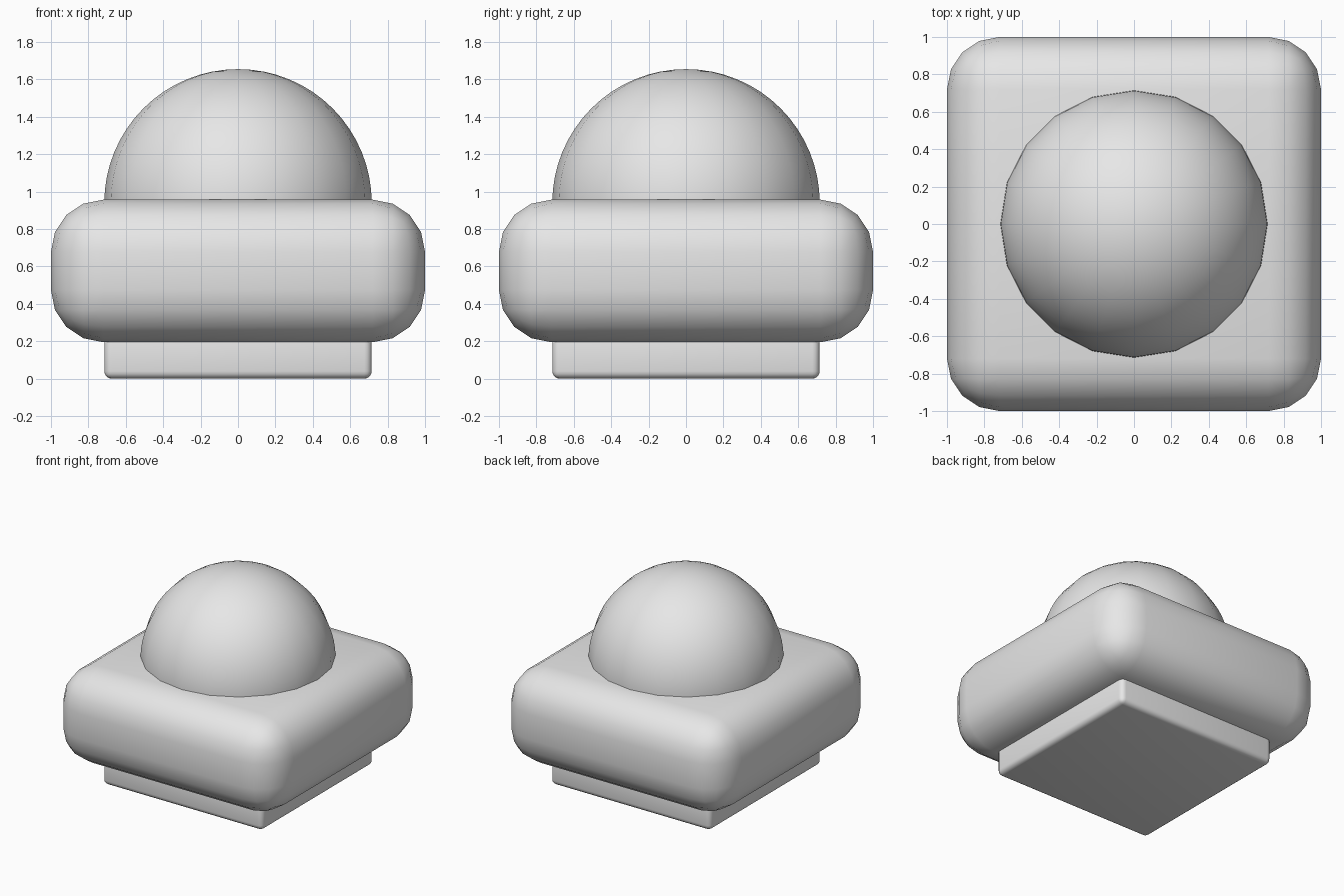
import bpy
import math

cube = bpy.data.objects.get("Cube")
if cube:
    bpy.data.objects.remove(cube, do_unlink=True)

# Single plain grey material
grey = bpy.data.materials.new("plain_grey")
grey.use_nodes = True
colour = (0.8, 0.8, 0.8, 1.0)
grey.diffuse_color = colour
for node in grey.node_tree.nodes:
    if node.type == 'BSDF_PRINCIPLED':
        node.inputs["Base Color"].default_value = colour


def finish(obj, name):
    """Name, colour and smooth the active object."""
    obj.name = name
    obj.data.name = name
    obj.data.materials.append(grey)
    bpy.ops.object.shade_smooth_by_angle(angle=math.radians(40))


def rounded_box(name, width, bottom, top, radius, segments):
    bpy.ops.mesh.primitive_cube_add(size=1, location=(0, 0, (bottom + top) / 2))
    obj = bpy.context.object
    obj.scale = (width, width, top - bottom)
    bpy.ops.object.transform_apply(location=False, rotation=False, scale=True)
    bevel = obj.modifiers.new("rounded_edges", 'BEVEL')
    bevel.width = radius
    bevel.segments = segments
    bevel.limit_method = 'NONE'
    bpy.ops.object.modifier_apply(modifier=bevel.name)
    finish(obj, name)


# Square foot and thick cushioned body
rounded_box("foot", 1.43, 0.0, 0.23, 0.04, 4)
rounded_box("body", 2.0, 0.195, 0.957, 0.28, 4)

# Ball sunk halfway into the body
bpy.ops.mesh.primitive_uv_sphere_add(segments=20, ring_count=32, radius=0.715,
                                     location=(0, 0, 0.94))
finish(bpy.context.object, "dome")
